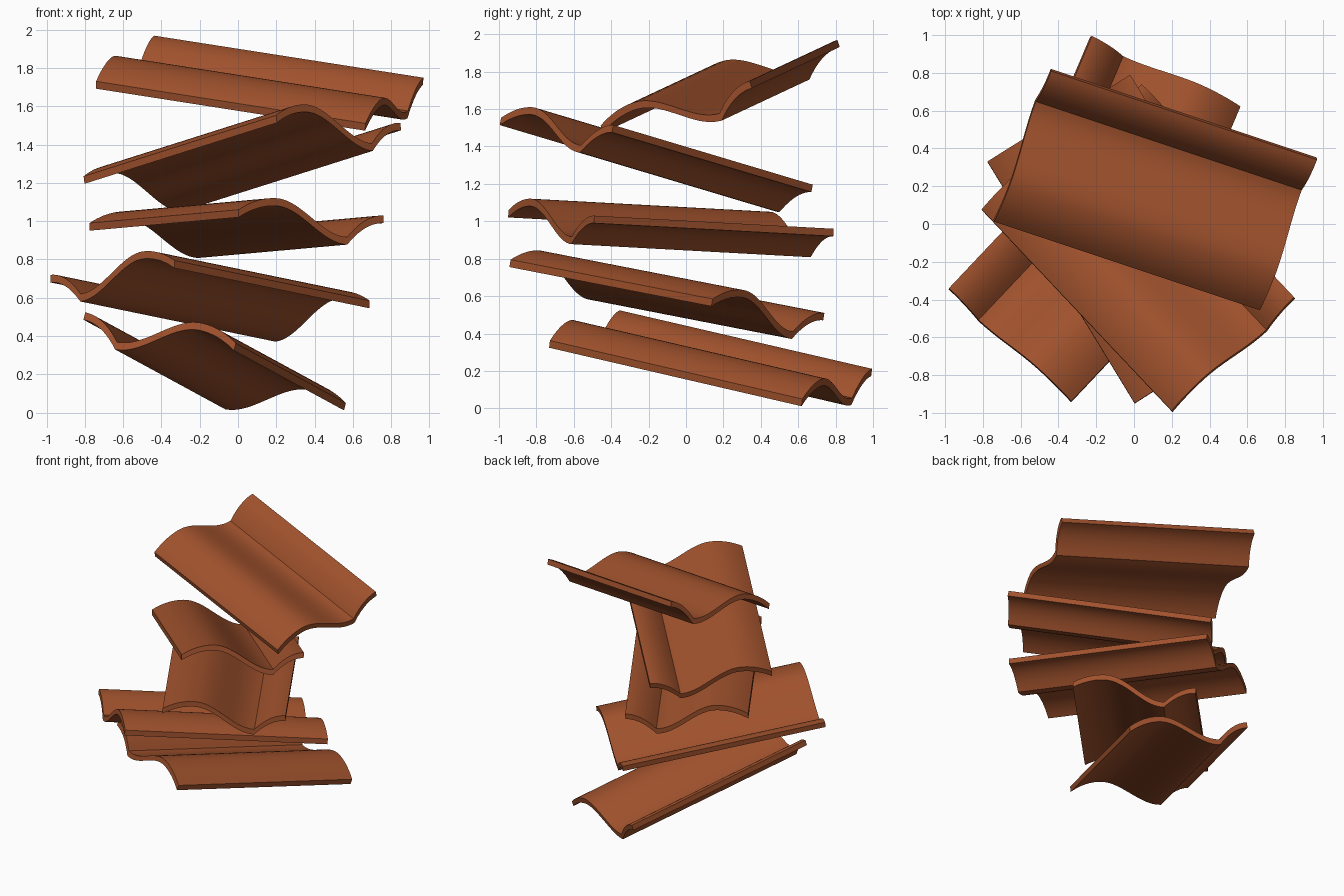
import bpy, bmesh, math
from mathutils import Vector, Matrix

old = bpy.data.objects.get("Cube")
if old:
    bpy.data.objects.remove(old, do_unlink=True)

LENGTH, WIDTH, THICK = 1.5, 0.885, 0.04
VALLEY, HUMP = 0.22, 0.66      # positions across the tile
DEPTH, RISE = -0.12, 0.068     # heights at the valley and the hump

clay = bpy.data.materials.new("terracotta")
clay.use_nodes = True
clay.diffuse_color = (0.352, 0.084, 0.026, 1)
clay.node_tree.nodes["Principled BSDF"].inputs["Base Color"].default_value = clay.diffuse_color


def height(s):
    """Top surface of the S-shaped section: rounded lip, creased valley, hump."""
    if s <= VALLEY:
        return DEPTH * (s / VALLEY) ** 2
    if s <= HUMP:
        t = (s - VALLEY) / (HUMP - VALLEY)
        return DEPTH + (RISE - DEPTH) * (1 - math.cos(math.pi * t)) / 2
    return RISE * (1 - ((s - HUMP) / (WIDTH - HUMP)) ** 2)


def span(a, b, n):
    return [a + (b - a) * i / n for i in range(n)]


stations = span(0, VALLEY, 10) + span(VALLEY, HUMP, 18) + span(HUMP, WIDTH, 10) + [WIDTH]


def roof_tile(name, lip_near, lip_far, edge_near):
    """One curved tile, placed by three corners of its top surface."""
    a, b, c = Vector(lip_near), Vector(lip_far), Vector(edge_near)
    along = (b - a).normalized()
    across = c - a
    across = (across - along * across.dot(along)).normalized()
    up = across.cross(along)
    if up.z < 0:
        along, up = -along, -up
    frame = Matrix((across, along, up)).transposed().to_4x4()
    frame.translation = (a + b) / 2

    # closed section, extruded along the tile
    bm = bmesh.new()
    top = [(s, height(s)) for s in stations]
    section = top + [(s, h - THICK) for s, h in reversed(top)]
    near = [bm.verts.new((s, -LENGTH / 2, h)) for s, h in section]
    face = bm.faces.new(near)
    made = bmesh.ops.extrude_face_region(bm, geom=[face], use_keep_orig=True)
    moved = [v for v in made["geom"] if isinstance(v, bmesh.types.BMVert)]
    bmesh.ops.translate(bm, verts=moved, vec=(0, LENGTH, 0))
    bmesh.ops.recalc_face_normals(bm, faces=bm.faces)
    mesh = bpy.data.meshes.new(name)
    bm.to_mesh(mesh)
    bm.free()
    mesh.materials.append(clay)
    obj = bpy.data.objects.new(name, mesh)
    obj.matrix_world = frame
    bpy.context.collection.objects.link(obj)
    bpy.ops.object.select_all(action="DESELECT")
    obj.select_set(True)
    bpy.context.view_layer.objects.active = obj
    bpy.ops.object.shade_smooth_by_angle(angle=math.radians(30))


# stack of tumbling tiles, bottom to top
roof_tile("tile_bottom", (-0.80, -0.36, 0.525), (-0.22, 1.00, 0.21), (-0.02, -0.73, 0.365))
roof_tile("tile_second", (-0.98, -0.34, 0.72), (0.04, 0.74, 0.51), (-0.33, -0.94, 0.795))
roof_tile("tile_middle", (0.76, -0.49, 1.03), (-0.02, 0.79, 0.96), (0.01, -0.94, 1.06))
roof_tile("tile_fourth", (0.85, -0.39, 1.515), (-0.16, 0.68, 1.195), (0.21, -0.99, 1.555))
roof_tile("tile_top", (0.97, 0.34, 1.75), (-0.44, 0.81, 1.97), (0.67, -0.46, 1.51))
